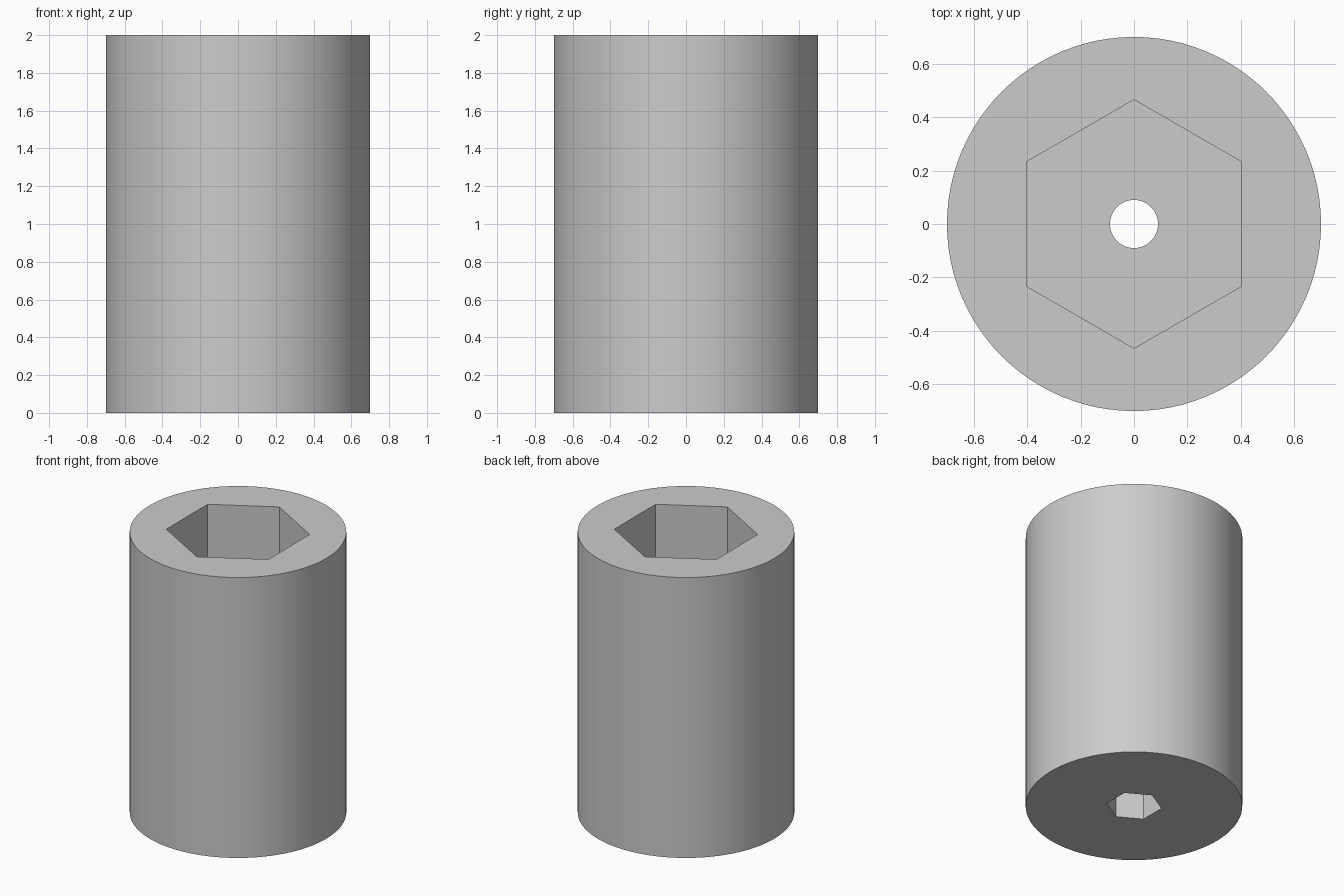
import bpy
import math

if "Cube" in bpy.data.objects:
    bpy.data.objects.remove(bpy.data.objects["Cube"], do_unlink=True)

HEIGHT = 2.0
TOP_DEPTH = 1.0      # large hexagonal socket
BOTTOM_DEPTH = 0.6   # small hexagonal socket


def prism(name, sides, radius, z_low, z_high):
    """Upright prism; six-sided ones get a corner on the y axis."""
    bpy.ops.mesh.primitive_cylinder_add(
        vertices=sides, radius=radius, depth=z_high - z_low,
        location=(0, 0, (z_low + z_high) / 2))
    obj = bpy.context.object
    obj.name = name
    return obj


def cut(target, cutter):
    """Subtract the cutter from the target and remove the cutter."""
    cutter.hide_render = True
    mod = target.modifiers.new(cutter.name, "BOOLEAN")
    mod.operation = "DIFFERENCE"
    mod.solver = "EXACT"
    mod.object = cutter
    bpy.ops.object.select_all(action="DESELECT")
    target.select_set(True)
    bpy.context.view_layer.objects.active = target
    bpy.ops.object.modifier_apply(modifier=mod.name)
    bpy.data.objects.remove(cutter, do_unlink=True)


# Round body
body = prism("socket_body", 96, 0.7, 0, HEIGHT)

# Sockets at both ends, joined by a round through hole
cut(body, prism("top_hex_cutter", 6, 0.465, HEIGHT - TOP_DEPTH, HEIGHT + 0.2))
cut(body, prism("bottom_hex_cutter", 6, 0.18, -0.2, BOTTOM_DEPTH))
cut(body, prism("through_hole_cutter", 48, 0.09, BOTTOM_DEPTH - 0.1, HEIGHT - TOP_DEPTH + 0.1))

# Plain grey finish
grey = bpy.data.materials.new("light_grey")
grey.use_nodes = True
colour = (0.6, 0.6, 0.6, 1)
grey.diffuse_color = colour
grey.node_tree.nodes["Principled BSDF"].inputs["Base Color"].default_value = colour
body.data.materials.clear()
body.data.materials.append(grey)

# Smooth round walls with sharp rims and hexagon corners
body.select_set(True)
bpy.context.view_layer.objects.active = body
bpy.ops.object.shade_smooth_by_angle(angle=math.radians(30))
